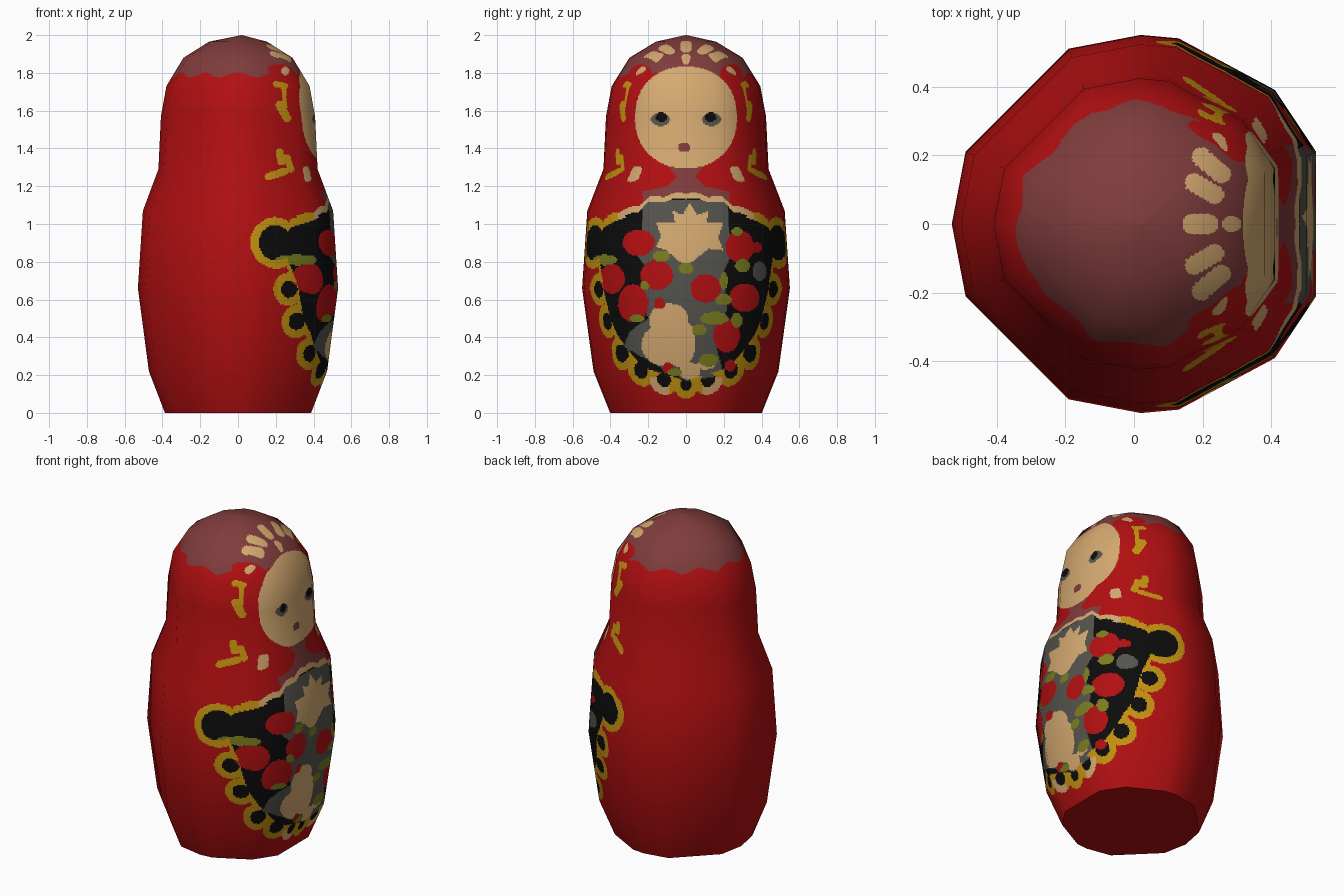
import bpy, bmesh, math
from mathutils import Vector

if "Cube" in bpy.data.objects:
    bpy.data.objects.remove(bpy.data.objects["Cube"])

NAMES = ["red", "plum", "tan", "black", "grey", "gold", "olive"]
RED, PLUM, TAN, BLACK, GREY, GOLD, OLIVE = range(7)
SRGB = [(178, 15, 17), (128, 60, 60), (212, 169, 112), (12, 12, 12),
        (84, 83, 77), (196, 145, 16), (122, 125, 30)]


def linear(c):
    c /= 255
    return c / 12.92 if c < 0.04 else ((c + 0.055) / 1.055) ** 2.4


mats = []
for name, rgb in zip(NAMES, SRGB):
    m = bpy.data.materials.new(name + "_paint")
    m.diffuse_color = (*[linear(c) for c in rgb], 1)
    m.use_nodes = True
    m.node_tree.nodes["Principled BSDF"].inputs["Base Color"].default_value = m.diffuse_color
    mats.append(m)

# Plan outline (half, mirrored in y) and (height, scale) profile of the body
half = [(.53, .21), (.41, .39), (.13, .54), (.02, .55), (-.19, .51), (-.49, .21)]
PLAN = half + [(-.53, 0)] + [(x, -y) for x, y in reversed(half)]
PROFILE = [(0, .73), (.22, .89), (.66, 1), (1.07, .95), (1.29, .795), (1.57, .77),
           (1.73, .715), (1.88, .545), (1.965, .29), (2, .004)]


# ---- 2D shape tests used by the painting rules ----
def oval(u, v, cu, cv, ru, rv):
    return ((u - cu) / ru) ** 2 + ((v - cv) / rv) ** 2 < 1


def stroke(u, v, ax, ay, bx, by, r):
    dx, dy = bx - ax, by - ay
    t = max(0, min(1, ((u - ax) * dx + (v - ay) * dy) / (dx * dx + dy * dy + 1e-9)))
    return (u - ax - t * dx) ** 2 + (v - ay - t * dy) ** 2 < r * r


def inside(u, v, poly):
    hit = False
    for (a, b), (c, d) in zip(poly, poly[1:] + poly[:1]):
        if (b > v) != (d > v) and u < (c - a) * (v - b) / (d - b) + a:
            hit = not hit
    return hit


# Head decoration: petals in plan, side sprigs in (x, z)
PETALS = [(.17, 0, .215, 0, .03), (.175, .12, .235, .085, .027),
          (.195, .195, .255, .145, .027), (.28, 0, .29, 0, .022)]
SPRIGS = [(.20, 1.74, .25, 1.73, .016), (.24, 1.73, .25, 1.62, .012),
          (.22, 1.63, .26, 1.56, .022), (.22, 1.38, .23, 1.33, .02),
          (.26, 1.35, .28, 1.29, .018), (.16, 1.25, .25, 1.28, .02)]
BUDS = [(.37, 1.24, .36, 1.29, .018), (.25, 1.81, .25, 1.81, .022)]
NECK = [(0, 1.33), (.10, 1.32), (.05, 1.25), (.10, 1.20), (.23, 1.17), (.23, 1.1), (0, 1.1)]

# Apron outline in (distance round the body, z), with scallops (s, z, radius)
OUTER = [(0, 1.16), (.2, 1.13), (.25, 1.09), (.36, 1.06), (.5, 1.025), (.58, .9),
         (.5, .7), (.45, .5), (.36, .32), (.25, .2), (0, .12)]
INNER = [(0, 1.13), (.2, 1.10), (.25, 1.06), (.36, 1.02), (.5, .98), (.56, .9),
         (.48, .7), (.43, .5), (.33, .34), (.23, .24), (0, .17)]
SCALLOPS = [(.59, .9, .135), (.52, .655, .088), (.465, .485, .088), (.365, .315, .088),
            (.25, .225, .085), (.125, .175, .08), (0, .15, .075)]

# Apron flowers in (y, z)
GROUND = [(-.23, 1.13), (.22, 1.13), (.23, .95), (.27, .9), (.2, .75), (.22, .55),
          (.15, .4), (.2, .2), (0, .17), (-.15, .25), (-.33, .35), (-.3, .43),
          (-.2, .5), (-.25, .62), (-.2, .75), (-.27, .85), (-.23, .95)]
LILY = [(.02, 1.11), (.06, 1.05), (.12, 1.07), (.11, 1.01), (.2, 1.01), (.17, .93),
        (.2, .86), (.12, .87), (.07, .83), (.02, .79), (-.04, .8), (-.1, .86),
        (-.16, .88), (-.13, .93), (-.16, 1.01), (-.06, 1.01), (-.07, 1.07), (-.02, 1.05)]
PALE = [(-.09, .49, .105, .09), (-.12, .36, .115, .11), (-.03, .37, .08, .13),
        (.02, .22, .055, .045), (.1, .25, .05, .02)]
BERRIES = [(-.25, .90, .085, .07), (-.155, .73, .085, .08), (-.28, .58, .08, .10),
           (.285, .88, .075, .085), (.105, .66, .08, .075), (.31, .61, .08, .075),
           (.215, .41, .07, .09), (-.14, .58, .03, .03), (-.39, .71, .065, .08),
           (.375, .875, .028, .028), (-.095, .235, .03, .03), (.235, .25, .03, .03)]
LEAVES = [(-.43, .81, .065, .028), (-.13, .83, .045, .03), (.0, .765, .04, .03),
          (.27, .96, .03, .022), (.3, .78, .04, .035), (-.22, .675, .025, .025),
          (.15, .5, .075, .035), (.2, .6, .045, .028), (.07, .44, .04, .028),
          (.12, .28, .05, .035), (-.06, .215, .04, .02), (-.26, .5, .04, .02),
          (.27, .49, .03, .04), (.2, .7, .02, .05)]


def any_oval(y, z, ovals):
    return any(oval(y, z, *o) for o in ovals)


def paint_head(x, y, z):
    a = abs(y)
    if x > 0:
        if z > 1.75 and any(stroke(x, a, *p) for p in PETALS):
            return TAN
        # Face with eyes and mouth
        if (a / .27) ** 2.2 + (abs(z - 1.565) / .268) ** 2.2 < 1:
            if oval(a, z, .13, 1.565, .03, .026):
                return BLACK
            if oval(a, z, .135, 1.553, .05, .036):
                return GREY
            return PLUM if oval(y, z, -.01, 1.405, .033, .025) else TAN
        if a > .2:
            if any(stroke(x, z, *b) for b in BUDS):
                return TAN
            if any(stroke(x, z, *b) for b in SPRIGS):
                return GOLD
        if oval(a, z, .24, 1.79, .06, .055):
            return RED
        if inside(a, z, NECK):
            return PLUM
    # Scarf crown with a wavy edge
    return PLUM if z > 1.79 + .012 * math.sin(11 * math.atan2(y, x)) else RED


def paint_apron(x, y, z):
    s = abs(math.atan2(y, x)) / 2
    if s > .74:
        return RED
    zt = z - .014 * abs(math.sin(26 * s)) if z > 1.04 else z
    if not (inside(s, zt, OUTER) or any(oval(s, z, c, d, r, r) for c, d, r in SCALLOPS)):
        return paint_head(x, y, z)
    if not (inside(s, zt, INNER) or
            any(oval(s, z, c, d, r - .042, r - .042) for c, d, r in SCALLOPS)):
        return TAN if (z > 1 and s < .37) or (z < .19 and .1 < s < .2) else GOLD
    if any_oval(y, z, LEAVES):
        return OLIVE
    if any_oval(y, z, BERRIES):
        return RED
    if inside(y, z, LILY) or any_oval(y, z, PALE):
        return TAN
    if inside(y, z, GROUND) or oval(y, z, .39, .75, .038, .05):
        return GREY
    return BLACK


# ---- Body: coarse faceted cage, finely cut so the painting is made of faces ----
rings = [[Vector((x * k + .02 * (z > 1.99), y * k, z)) for x, y in PLAN] for z, k in PROFILE]
N = len(PLAN)
bm = bmesh.new()
cage = [[bm.verts.new(p) for p in ring] for ring in rings]
for lo, hi in zip(cage, cage[1:]):
    for j in range(N):
        bm.faces.new((lo[j], lo[(j + 1) % N], hi[(j + 1) % N], hi[j]))
bm.faces.new(cage[-1])
bm.normal_update()
cage_n = [[v.normal.copy() for v in ring] for ring in cage]
bm.free()

STEP = .008
cols, rows = [], []
for j in range(N):
    a, b = Vector(PLAN[j]), Vector(PLAN[(j + 1) % N])
    n = math.ceil((a - b).length / (STEP if min(a.x, b.x) > 0 else .03))
    cols += [(j, i / n) for i in range(n)]
for i in range(len(PROFILE) - 1):
    n = math.ceil((Vector(PROFILE[i]) - Vector(PROFILE[i + 1])).length / STEP)
    if i > 6:
        n = math.ceil(n * .6)
    rows += [(i, t / n) for t in range(n)]
rows.append((len(PROFILE) - 2, 1.0))


def sample(table, i, t, j, u):
    k = (j + 1) % N
    return table[i][j].lerp(table[i][k], u).lerp(table[i + 1][j].lerp(table[i + 1][k], u), t)


verts = [sample(rings, i, t, j, u) for i, t in rows for j, u in cols]
normals = [sample(cage_n, i, t, j, u).normalized() for i, t in rows for j, u in cols]
C = len(cols)
faces = [(r * C + c, r * C + (c + 1) % C, (r + 1) * C + (c + 1) % C, (r + 1) * C + c)
         for r in range(len(rows) - 1) for c in range(C)]
paint = []
for f in faces:
    x, y, z = (verts[f[0]] + verts[f[2]]) / 2
    paint.append(paint_apron(x, y, z) if z < 1.22 and x > 0 else paint_head(x, y, z))
faces.append(tuple(range((len(rows) - 1) * C, len(rows) * C)))
paint.append(PLUM)


def add_object(name, verts, faces, paint):
    mesh = bpy.data.meshes.new(name)
    mesh.from_pydata([tuple(v) for v in verts], [], faces)
    for m in mats:
        mesh.materials.append(m)
    mesh.polygons.foreach_set("material_index", paint)
    mesh.update()
    ob = bpy.data.objects.new(name, mesh)
    bpy.context.collection.objects.link(ob)
    return mesh


body = add_object("painted_body", verts, faces, paint)
body.polygons.foreach_set("use_smooth", [True] * len(faces))
body.normals_split_custom_set_from_vertices([tuple(n) for n in normals])

# Flat base
add_object("base", rings[0], [tuple(reversed(range(N)))], [RED])
